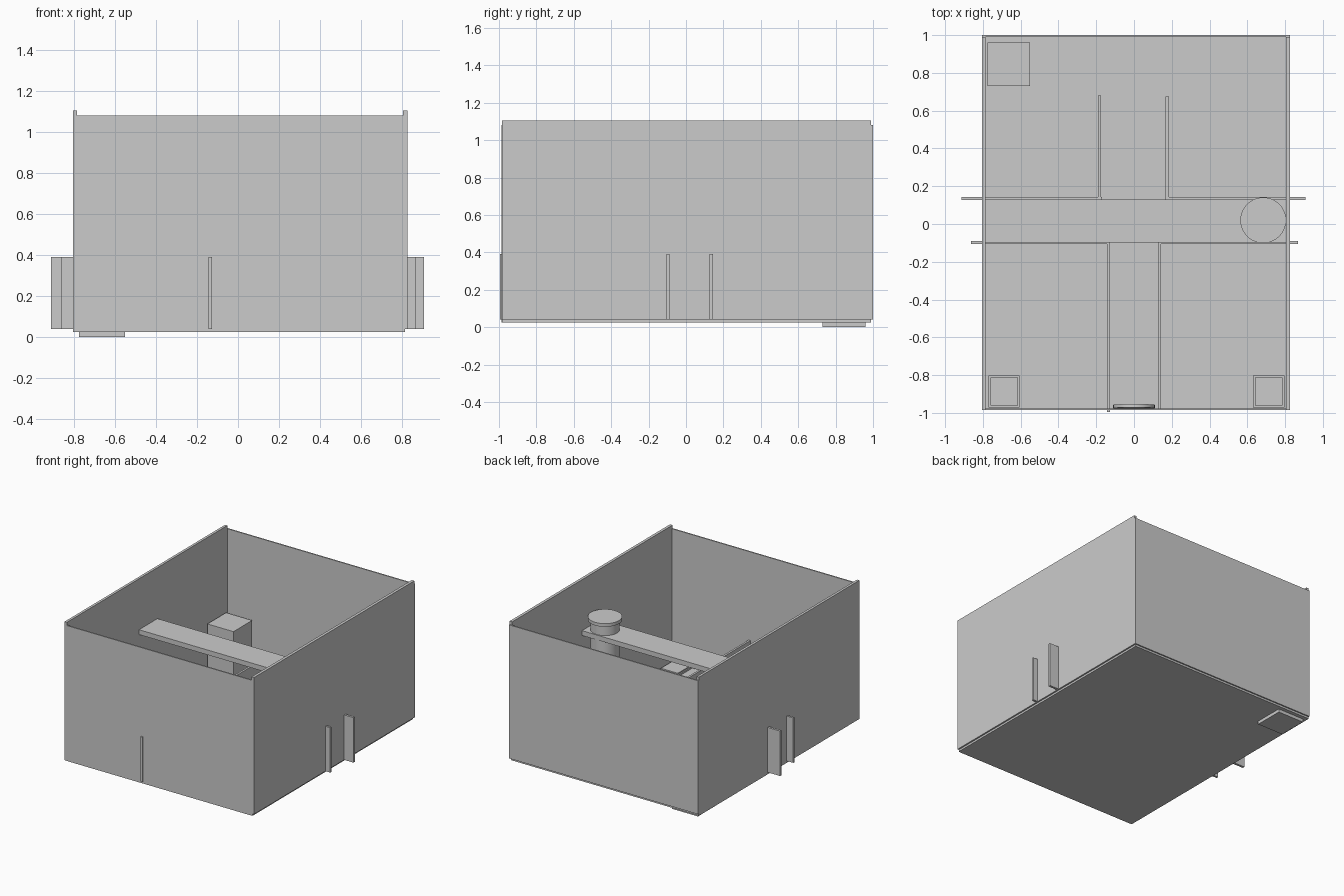
import bpy
import math

old = bpy.data.objects.get("Cube")
if old:
    bpy.data.objects.remove(old, do_unlink=True)

grey = bpy.data.materials.new("plain_grey")
grey.use_nodes = True
colour = (0.6, 0.6, 0.6, 1)
grey.diffuse_color = colour
grey.node_tree.nodes["Principled BSDF"].inputs["Base Color"].default_value = colour


def box(name, xs, ys, zs):
    """Box from its extents along each axis."""
    spans = (xs, ys, zs)
    bpy.ops.mesh.primitive_cube_add(size=1, location=[sum(s) / 2 for s in spans])
    ob = bpy.context.object
    ob.name = name
    ob.scale = [s[1] - s[0] for s in spans]
    bpy.ops.object.transform_apply(location=False, rotation=False, scale=True)
    ob.data.materials.append(grey)
    return ob


def cylinder(name, radius, centre, depth, tilt=0.0):
    bpy.ops.mesh.primitive_cylinder_add(vertices=48, radius=radius, depth=depth,
                                        location=centre, rotation=(tilt, 0, 0))
    ob = bpy.context.object
    ob.name = name
    ob.data.materials.append(grey)
    bpy.ops.object.shade_smooth_by_angle(angle=math.radians(40))
    return ob


FLOOR = 0.04
LOW = (FLOOR, 0.39)

# Outer shell, open at the top
box("floor", (-0.805, 0.815), (-0.984, 0.99), (0.025, FLOOR))
box("right_wall", (-0.805, -0.785), (-0.985, 0.99), (FLOOR, 1.105))
box("left_wall", (0.805, 0.827), (-0.985, 0.99), (FLOOR, 1.105))
box("front_wall", (-0.785, 0.805), (-0.986, -0.976), (0.025, 1.08))
box("back_wall", (-0.805, 0.827), (0.99, 1.0), (FLOOR, 1.08))

# Low cross partitions whose ends pass through the side walls
for side, rear_end, front_end in ((-1, 0.912, 0.862), (1, 0.908, 0.868)):
    label = "left" if side > 0 else "right"
    box(label + "_rear_partition", sorted((side * 0.17, side * rear_end)),
        (0.126, 0.144), LOW)
    box(label + "_front_partition", sorted((side * 0.13, side * front_end)),
        (-0.105, -0.089), LOW)

# Low partitions along the corridor
box("right_rear_corridor_wall", (-0.19, -0.174), (0.126, 0.68), LOW)
box("left_rear_corridor_wall", (0.168, 0.184), (0.126, 0.675), LOW)
box("right_front_corridor_wall", (-0.143, -0.127), (-0.995, -0.09), LOW)
box("left_front_corridor_wall", (0.128, 0.144), (-0.98, -0.09), LOW)

# Raised beam spanning the room
box("cross_beam", (-0.785, 0.805), (-0.097, 0.13), (0.67, 0.708))

# Square pillar in the rear corner, reaching below the floor
box("rear_pillar", (-0.775, -0.55), (0.73, 0.96), (0.0, 0.44))

# Round column with a wider cap
cylinder("round_column", 0.104, (0.684, 0.02, 0.41), 0.74)
cylinder("column_cap", 0.121, (0.684, 0.02, 0.797), 0.025)

# Low stepped pads in the front corners
for label, x in (("right", -0.688), ("left", 0.713)):
    box(label + "_pad_base", (x - 0.083, x + 0.083), (-0.972, -0.803), (FLOOR, 0.052))
    box(label + "_pad_top", (x - 0.073, x + 0.073), (-0.962, -0.813), (0.05, 0.06))

# Round plaque on the inside of the front wall
cylinder("wall_disc", 0.11, (0, -0.966, 0.25), 0.018, math.radians(88))
